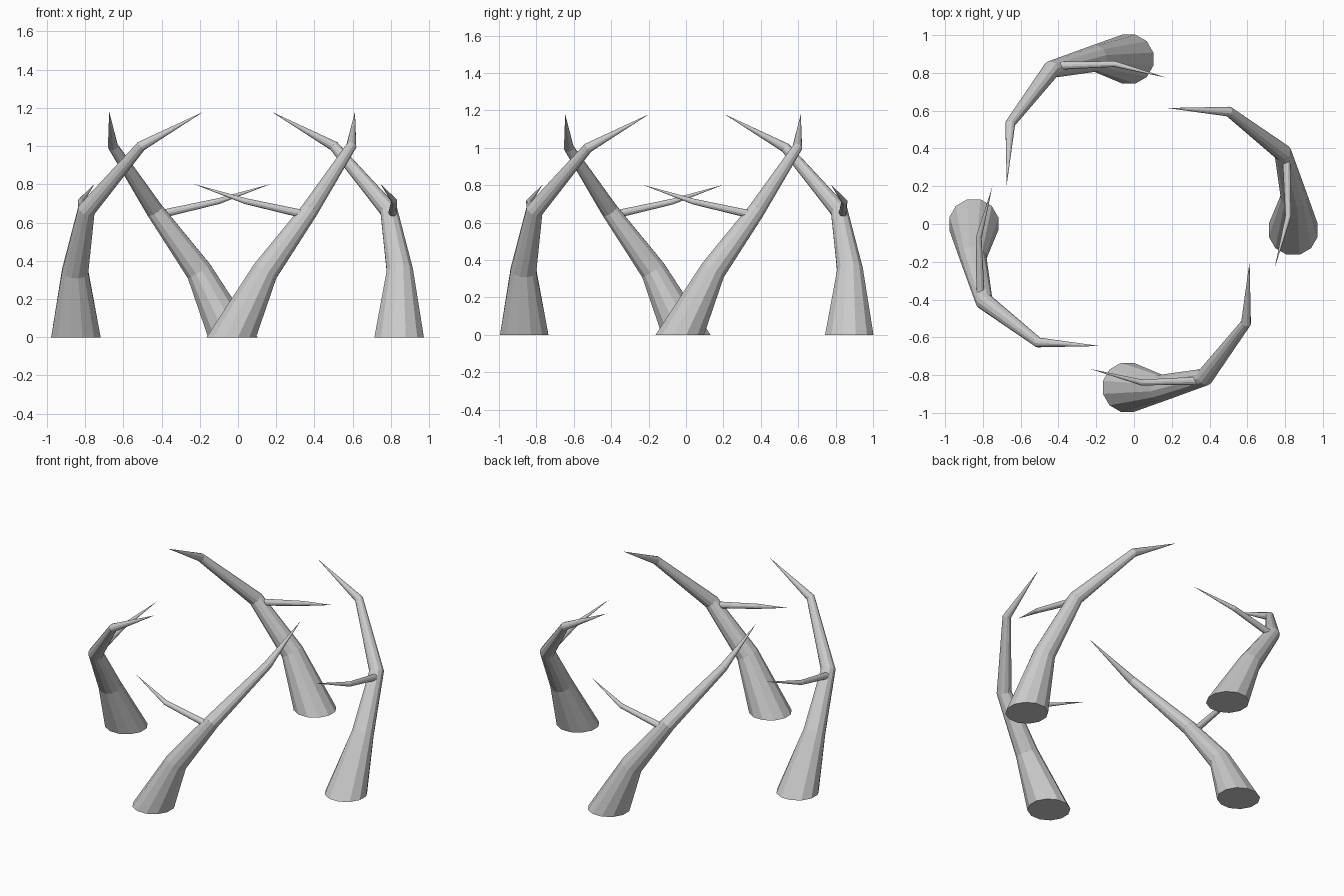
import bpy, bmesh, math
from mathutils import Vector, Matrix

if "Cube" in bpy.data.objects:
    bpy.data.objects.remove(bpy.data.objects["Cube"])

SIDES = 12


def tapered_limb(bm, path, flat_base=False):
    """Low-poly tube through (x, y, z, radius) points, ending in a sharp tip."""
    pts = [Vector(p[:3]) for p in path]
    rings, prev = [], None
    u = Vector((0, 1, 0))
    for i in range(len(pts) - 1):
        after = (pts[i + 1] - pts[i]).normalized()
        before = (pts[i] - pts[i - 1]).normalized() if i else after
        t = (after + before).normalized()
        if i == 0 and flat_base:
            t = Vector((0, 0, 1))
        if prev is None:
            u = (u - t * u.dot(t)).normalized()
        else:
            u = prev.rotation_difference(t) @ u
        prev = t
        v = t.cross(u)
        ring = []
        for k in range(SIDES):
            a = 2 * math.pi * (k + 0.5) / SIDES
            ring.append(bm.verts.new(pts[i] + (u * math.cos(a) + v * math.sin(a)) * path[i][3]))
        rings.append(ring)
    for a, b in zip(rings, rings[1:]):
        for k in range(SIDES):
            n = (k + 1) % SIDES
            bm.faces.new((a[k], a[n], b[n], b[k]))
    tip = bm.verts.new(pts[-1])
    for k in range(SIDES):
        bm.faces.new((rings[-1][k], rings[-1][(k + 1) % SIDES], tip))
    bm.faces.new(list(reversed(rings[0])))


# main stem and side twig of one thorny branch
STEM = [(-0.005, -0.868, 0.0, 0.134), (0.172, -0.872, 0.345, 0.071),
        (0.405, -0.813, 0.665, 0.047), (0.623, -0.527, 1.0, 0.027),
        (0.642, -0.2, 1.18, 0.0)]
TWIG = [(0.368, -0.833, 0.645, 0.022), (0.07, -0.842, 0.712, 0.016),
        (-0.203, -0.77, 0.802, 0.0)]

# four copies turned around the centre, each nudged slightly
PLACES = [("front", 0, (-0.030, 0.003)), ("right", 90, (-0.025, -0.028)),
          ("back", 180, (-0.032, 0.005)), ("left", 270, (0.020, -0.004))]

for name, turn, (dx, dy) in PLACES:
    place = Matrix.Translation((dx, dy, 0)) @ Matrix.Rotation(math.radians(turn), 4, 'Z')
    for part, path, flat in (("stem", STEM, True), ("twig", TWIG, False)):
        bm = bmesh.new()
        tapered_limb(bm, path, flat)
        bmesh.ops.recalc_face_normals(bm, faces=bm.faces)
        bm.transform(place)
        mesh = bpy.data.meshes.new(name + "_" + part)
        bm.to_mesh(mesh)
        bm.free()
        bpy.context.collection.objects.link(bpy.data.objects.new(name + "_" + part, mesh))
